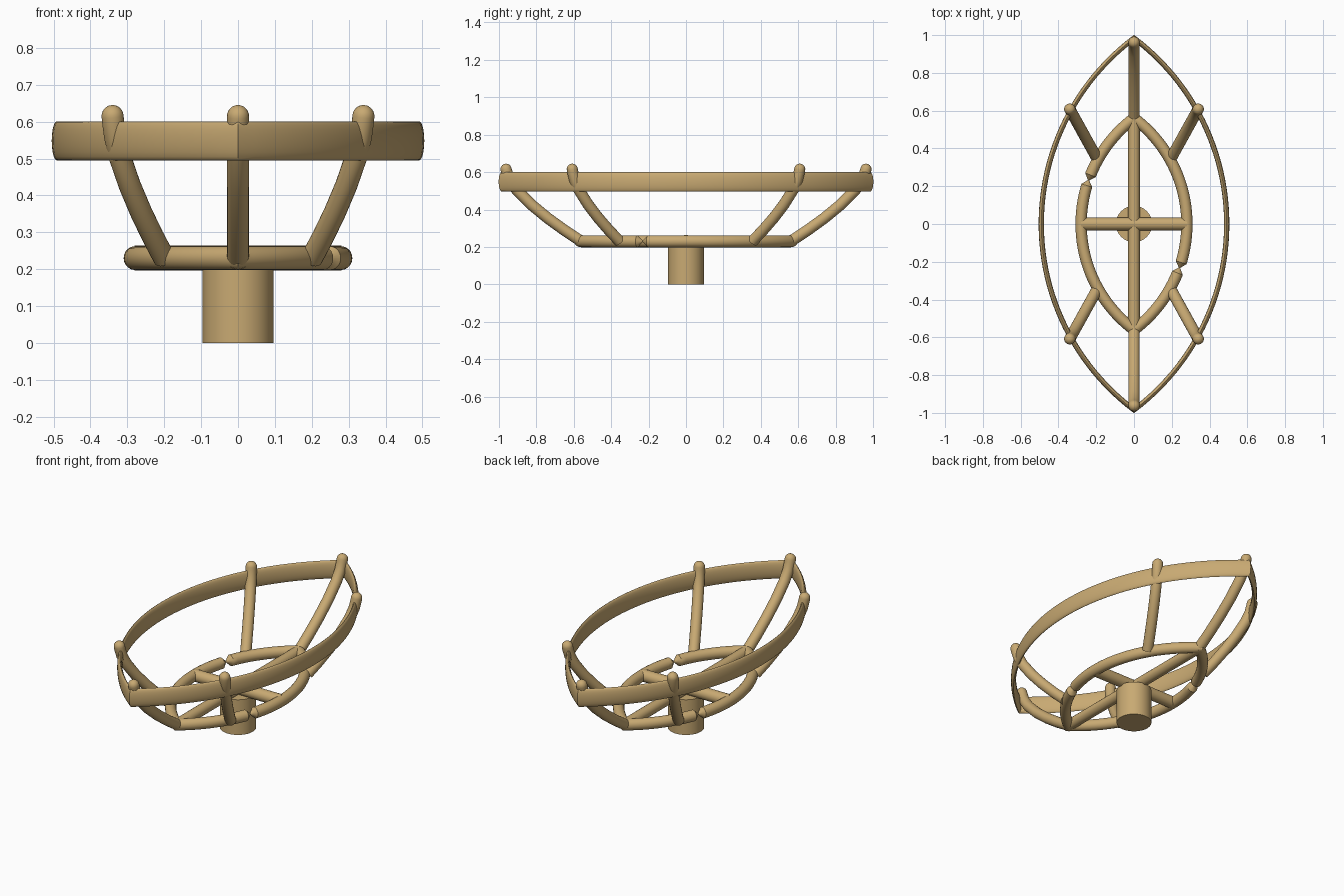
import bpy, bmesh, math
from mathutils import Vector

if "Cube" in bpy.data.objects:
    bpy.data.objects.remove(bpy.data.objects["Cube"])

mat = bpy.data.materials.new("warm_tan")
mat.diffuse_color = (0.58, 0.40, 0.17, 1)
mat.use_nodes = True
mat.node_tree.nodes["Principled BSDF"].inputs["Base Color"].default_value = mat.diffuse_color


def finish(name, bm):
    bmesh.ops.recalc_face_normals(bm, faces=bm.faces)
    me = bpy.data.meshes.new(name)
    bm.to_mesh(me)
    bm.free()
    ob = bpy.data.objects.new(name, me)
    bpy.context.collection.objects.link(ob)
    me.materials.append(mat)
    bpy.ops.object.select_all(action='DESELECT')
    ob.select_set(True)
    bpy.context.view_layer.objects.active = ob
    bpy.ops.object.shade_smooth_by_angle(angle=math.radians(40))
    return ob


def sweep(name, pts, rw, rh, closed=False, scale=None, seg=20):
    """Sweep an elliptical section along a path, mitred at corners."""
    pts = [Vector(p) for p in pts]
    n = len(pts)
    scale = scale or [1] * n
    bm = bmesh.new()
    rings = []
    for i, p in enumerate(pts):
        a = pts[i - 1] if closed or i else p
        b = pts[(i + 1) % n] if closed or i < n - 1 else p
        t = (b - a).normalized()
        side = t.cross(Vector((0, 0, 1))).normalized()
        up = side.cross(t)
        miter = 1 / max(0.5, (b - p).normalized().dot(t)) if closed else 1
        rings.append([bm.verts.new(
            p + scale[i] * (side * rw * miter * math.cos(k * math.tau / seg)
                            + up * rh * math.sin(k * math.tau / seg)))
            for k in range(seg)])
    for i in range(n if closed else n - 1):
        r, s = rings[i], rings[(i + 1) % n]
        for k in range(seg):
            j = (k + 1) % seg
            bm.faces.new((r[k], r[j], s[j], s[k]))
    if not closed:
        bm.faces.new(rings[0])
        bm.faces.new(rings[-1])
    return finish(name, bm)


def lens(a, b, z, n):
    """Pointed oval made of two circular arcs."""
    R = (a * a + b * b) / (2 * a)
    h = math.asin(b / R)
    half = [(R * math.cos(-h + 2 * h * i / n) - (R - a),
             R * math.sin(-h + 2 * h * i / n), z) for i in range(n)]
    return half + [(-x, -y, z) for x, y, z in half]


# upper rim: thin tall band
sweep("upper_rim", lens(0.491, 0.984, 0.548, 48), 0.014, 0.053, closed=True)

# lower ring, pinched at two opposite spots
path = lens(0.28, 0.56, 0.23, 44)
pinch = [1] * len(path)
for sx in (1, -1):
    i = min(range(len(path)), key=lambda i: (Vector(path[i]) - Vector((0.245 * sx, -0.235 * sx, 0.23))).length)
    pinch[i] = 0.12
sweep("lower_ring", path, 0.03, 0.032, closed=True, scale=pinch)

# crossing bars
sweep("cross_bar_long", [(0, -0.57, 0.23), (0, 0.57, 0.23)], 0.031, 0.031)
sweep("cross_bar_short", [(-0.28, 0, 0.23), (0.28, 0, 0.23)], 0.034, 0.034)

# curved struts with rounded tops
R = 0.03
profile = [(0, 0.23), (0.22, 0.288), (0.45, 0.355), (0.67, 0.428),
           (0.86, 0.505), (0.95, 0.558), (0.99, 0.6), (1, 0.615)]


def strut(name, x0, y0, x1, y1):
    pts = [Vector((x0 + (x1 - x0) * t, y0 + (y1 - y0) * t, z)) for t, z in profile]
    d = (pts[-1] - pts[-2]).normalized()
    end = pts[-1].copy()
    sc = [1] * len(pts)
    for k in range(1, 7):
        a = k * math.radians(88) / 6
        pts.append(end + d * R * math.sin(a))
        sc.append(math.cos(a))
    sweep(name, pts, R, R, scale=sc)


for sy, end_name in ((-1, "front"), (1, "back")):
    strut(end_name + "_strut", 0, 0.56 * sy, 0, 0.962 * sy)
    for sx, side_name in ((-1, "left"), (1, "right")):
        strut(f"{end_name}_{side_name}_strut", 0.2 * sx, 0.355 * sy, 0.34 * sx, 0.608 * sy)

# central post
bm = bmesh.new()
bmesh.ops.create_cone(bm, cap_ends=True, segments=32, radius1=0.096, radius2=0.096, depth=0.205)
bmesh.ops.translate(bm, verts=bm.verts, vec=(0, 0, 0.1025))
finish("post", bm)
